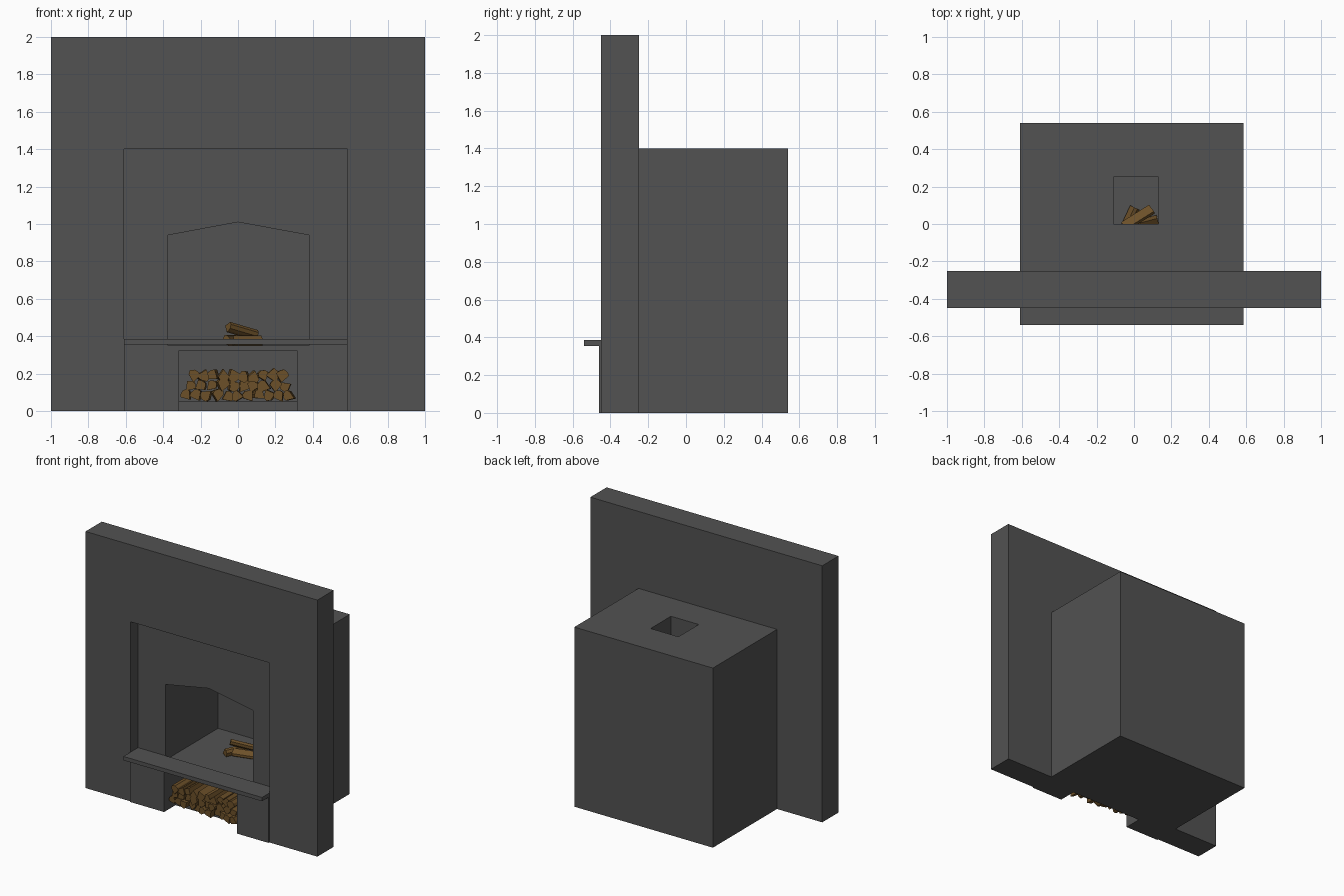
import bpy, bmesh, math, random
from mathutils import Vector, Euler

random.seed(4)
cube = bpy.data.objects.get("Cube")
if cube:
    bpy.data.objects.remove(cube, do_unlink=True)


def material(name, rgb):
    m = bpy.data.materials.new(name)
    m.use_nodes = True
    m.diffuse_color = (*rgb, 1)
    m.node_tree.nodes["Principled BSDF"].inputs["Base Color"].default_value = (*rgb, 1)
    return m


stone = material("dark grey stone", (0.085, 0.085, 0.085))
wood = material("brown wood", (0.15, 0.08, 0.022))


def prism(name, points, axis, start, end, mat):
    """Extrude a 2D outline along the x, y or z axis."""
    place = {"x": lambda u, v, w: (w, u, v),
             "y": lambda u, v, w: (u, w, v),
             "z": lambda u, v, w: (u, v, w)}[axis]
    bm = bmesh.new()
    face = bm.faces.new([bm.verts.new(place(u, v, start)) for u, v in points])
    new = bmesh.ops.extrude_face_region(bm, geom=[face])["geom"]
    moved = [g for g in new if isinstance(g, bmesh.types.BMVert)]
    bmesh.ops.translate(bm, verts=moved, vec=Vector(place(0, 0, end - start)))
    bmesh.ops.recalc_face_normals(bm, faces=bm.faces)
    mesh = bpy.data.meshes.new(name)
    bm.to_mesh(mesh)
    bm.free()
    mesh.materials.append(mat)
    obj = bpy.data.objects.new(name, mesh)
    bpy.context.collection.objects.link(obj)
    return obj


def rect(u0, u1, v0, v1):
    return [(u0, v0), (u1, v0), (u1, v1), (u0, v1)]


def cut(target, cutter):
    mod = target.modifiers.new("cut", "BOOLEAN")
    mod.operation = "DIFFERENCE"
    mod.solver = "EXACT"
    mod.object = cutter
    bpy.context.view_layer.objects.active = target
    bpy.ops.object.modifier_apply(modifier=mod.name)
    bpy.data.objects.remove(cutter, do_unlink=True)


LEFT, RIGHT, TOP = -0.61, 0.585, 1.4
FACE, FRONT, BACK = -0.36, -0.46, 0.54
FLOOR, SHELF_TOP = 0.355, 0.385

# Wall with an opening around the fireplace
prism("wall", [(-1, 0), (LEFT, 0), (LEFT, TOP), (RIGHT, TOP), (RIGHT, 0),
               (1, 0), (1, 2), (-1, 2)], "y", -0.45, -0.25, stone)

# Fireplace body with a stepped front
body = prism("fireplace_body", [(FRONT, 0), (BACK, 0), (BACK, TOP), (FACE, TOP),
                                (FACE, FLOOR), (FRONT, FLOOR)], "x", LEFT, RIGHT, stone)

# Fire chamber with a pointed roof
cut(body, prism("chamber_cutter", [(-0.375, 0.35), (0.38, 0.35), (0.38, 0.94),
                                   (0, 1.01), (-0.375, 0.94)], "y", -0.6, 0.29, stone))
# Chimney shaft
cut(body, prism("flue_cutter", rect(-0.11, 0.13, 0, 0.25), "z", 0.8, 1.6, stone))
# Wood niche, open to the ground at its front
cut(body, prism("niche_cutter", [(-0.6, -0.1), (-0.32, -0.1), (-0.32, 0.05), (0.25, 0.05),
                                 (0.25, 0.325), (-0.6, 0.325)], "x", -0.315, 0.315, stone))

# Hearth shelf
prism("hearth_shelf", rect(-0.54, FACE, FLOOR, SHELF_TOP), "x", LEFT, RIGHT, stone)


def split_log(name, radius, length):
    """A wedge of split wood lying along y."""
    pts = [(-0.75 * radius, -0.7 * radius)]
    for deg in (-35, 0, 40, 85, 120):
        r = radius * random.uniform(0.85, 1.1)
        pts.append((r * math.cos(math.radians(deg)), r * math.sin(math.radians(deg))))
    return prism(name, pts, "y", -length / 2, length / 2, wood)


# Stacked firewood in the niche
ROWS = ((0.083, 11), (0.135, 10), (0.186, 10))
for row, (height, count) in enumerate(ROWS):
    span = 0.275 - 0.02 * row
    for i in range(count):
        log = split_log("stacked_log", random.uniform(0.031, 0.036), 0.46)
        x = -span + 2 * span * i / (count - 1)
        log.location = (x, -0.2 + random.uniform(-0.02, 0.02),
                        height + random.uniform(-0.006, 0.006))
        log.rotation_euler = (0, random.uniform(0, math.tau), random.uniform(-0.03, 0.03))

# Burning logs on the chamber floor: centre, roll, pitch, heading, length
FIRE_LOGS = (
    ((-0.03, 0.01, 0.375), 0.4, 0, -25, 0.17),
    ((0.05, 0.0, 0.375), 2.0, 0, -75, 0.16),
    ((0.02, 0.03, 0.428), 1.0, -14, -58, 0.18),
)
for centre, roll, pitch, heading, length in FIRE_LOGS:
    log = split_log("fire_log", 0.03, length)
    log.location = centre
    turn = Euler((math.radians(pitch), 0, math.radians(heading))).to_matrix()
    log.rotation_euler = (turn @ Euler((0, roll, 0)).to_matrix()).to_euler()
